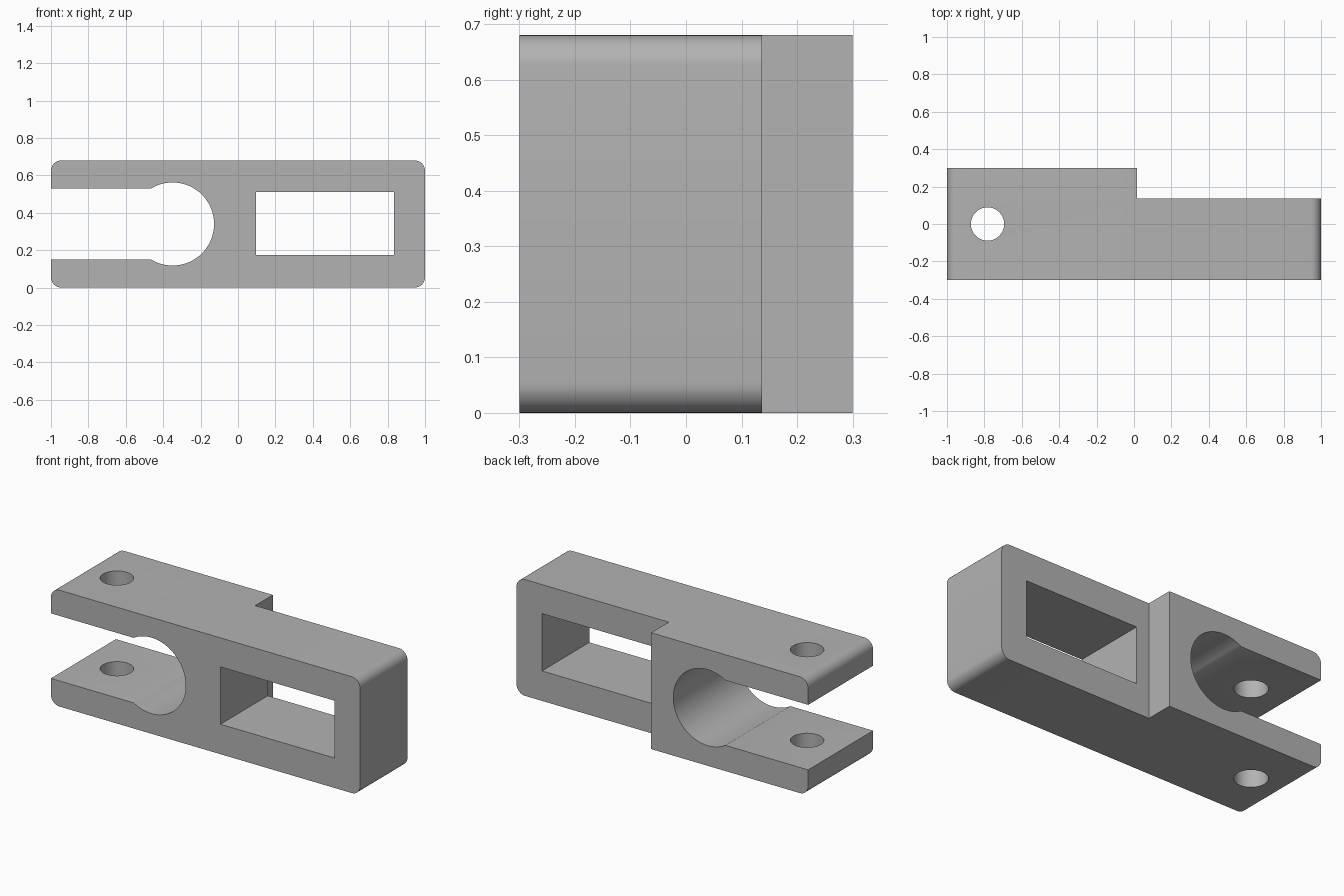
import bpy, bmesh, math
from mathutils import Vector

cube = bpy.data.objects.get("Cube")
if cube:
    bpy.data.objects.remove(cube, do_unlink=True)

# Single plain grey finish
grey = bpy.data.materials.new("plain grey")
grey.use_nodes = True
colour = (0.45, 0.45, 0.45, 1)
grey.diffuse_color = colour
grey.node_tree.nodes["Principled BSDF"].inputs["Base Color"].default_value = colour

LENGTH, DEPTH, HEIGHT = 2.0, 0.6, 0.68
MID = HEIGHT / 2


def arc(cx, cz, r, start, end, steps):
    """Points on an arc, angles in degrees."""
    angles = [math.radians(start + (end - start) * i / steps) for i in range(steps + 1)]
    return [(cx + r * math.cos(a), cz + r * math.sin(a)) for a in angles]


def prism(name, points, origin, u, v, sweep):
    """Sweep a flat outline, drawn along u and v, into a solid."""
    origin, u, v = Vector(origin), Vector(u), Vector(v)
    bm = bmesh.new()
    face = bm.faces.new([bm.verts.new(origin + u * a + v * b) for a, b in points])
    moved = bmesh.ops.extrude_face_region(bm, geom=[face])["geom"]
    bmesh.ops.translate(bm, vec=sweep, verts=[g for g in moved if isinstance(g, bmesh.types.BMVert)])
    bmesh.ops.recalc_face_normals(bm, faces=bm.faces)
    mesh = bpy.data.meshes.new(name)
    bm.to_mesh(mesh)
    bm.free()
    mesh.materials.append(grey)
    obj = bpy.data.objects.new(name, mesh)
    bpy.context.collection.objects.link(obj)
    return obj


def box(x0, x1, z0, z1):
    return [(x0, z0), (x1, z0), (x1, z1), (x0, z1)]


X, Y, Z = (1, 0, 0), (0, 1, 0), (0, 0, 1)

# Clamp body: rounded bar with an open slot ending in a round bore
r = 0.055
left, right = -LENGTH / 2 + r, LENGTH / 2 - r
bore_x, bore_r, slot = -0.35, 0.222, 0.19
lip = math.degrees(math.asin(slot / bore_r))
outline = (arc(left, r, r, 180, 270, 8) + arc(right, r, r, 270, 360, 8)
           + arc(right, HEIGHT - r, r, 0, 90, 8) + arc(left, HEIGHT - r, r, 90, 180, 8)
           + [(-LENGTH / 2, MID + slot)]
           + arc(bore_x, MID, bore_r, 180 - lip, lip - 180, 56)
           + [(-LENGTH / 2, MID - slot)])
body = prism("clamp_body", outline, (0, -DEPTH / 2, 0), X, Z, (0, DEPTH, 0))

# Cutters: rear step, rectangular window and vertical bolt hole
cutters = [
    prism("rear_step_cutter", box(0.015, 1.2, -0.2, 0.9), (0, 0.137, 0), X, Z, (0, 0.5, 0)),
    prism("window_cutter", box(0.097, 0.835, 0.175, 0.51), (0, -0.5, 0), X, Z, (0, 1, 0)),
    prism("bolt_hole_cutter", arc(-0.783, 0, 0.089, 0, 354.375, 63), (0, 0, -0.2), X, Y, (0, 0, 1.1)),
]
bpy.ops.object.select_all(action="DESELECT")
body.select_set(True)
bpy.context.view_layer.objects.active = body
for cutter in cutters:
    mod = body.modifiers.new(cutter.name, "BOOLEAN")
    mod.operation = "DIFFERENCE"
    mod.solver = "EXACT"
    mod.object = cutter
    bpy.ops.object.modifier_apply(modifier=mod.name)
    bpy.data.objects.remove(cutter, do_unlink=True)

bpy.ops.object.shade_smooth_by_angle(angle=math.radians(30))
